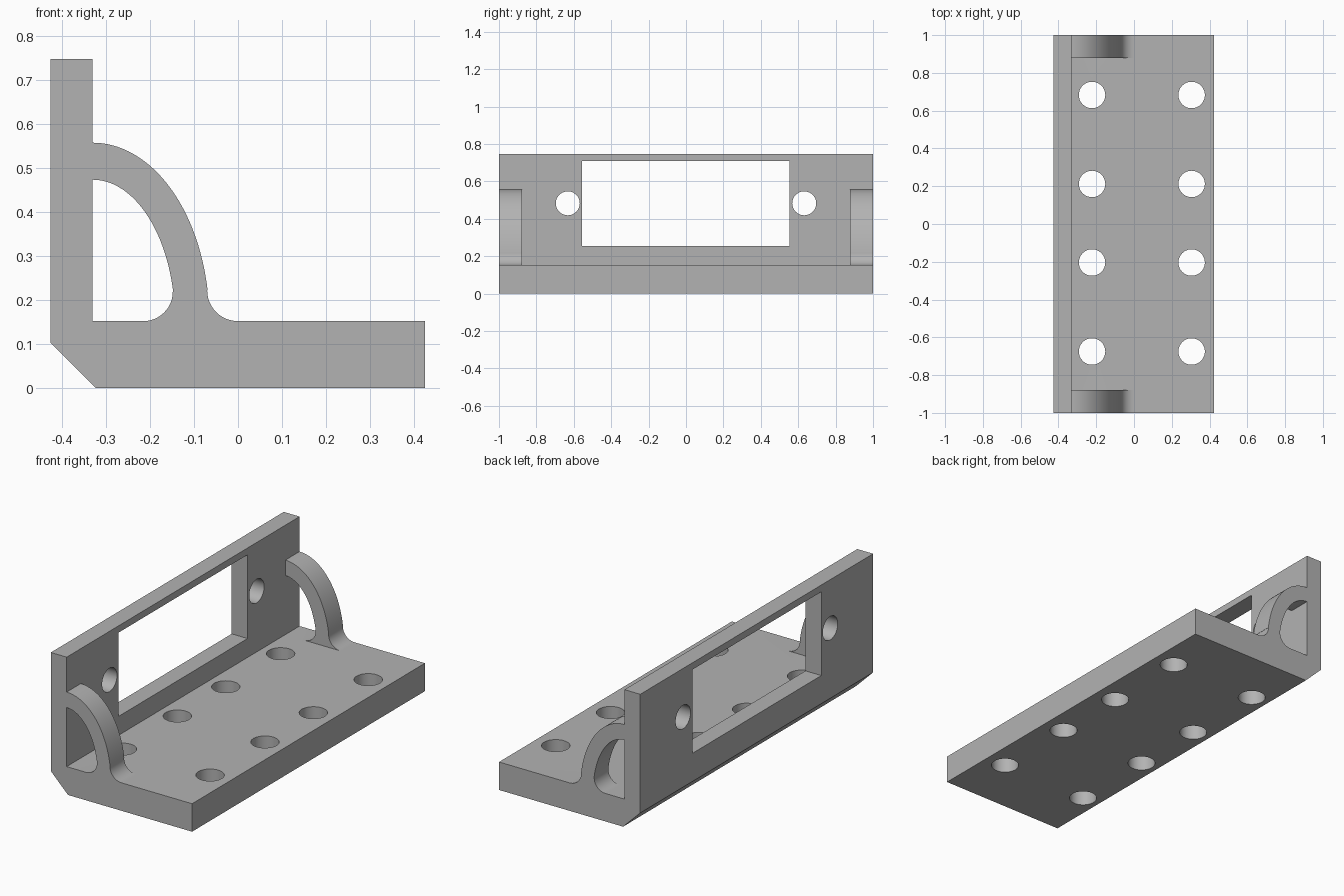
import bpy, bmesh, math
from mathutils import Matrix

default = bpy.data.objects.get("Cube")
if default:
    bpy.data.objects.remove(default, do_unlink=True)

grey = bpy.data.materials.new("plain grey")
grey.use_nodes = True
colour = (0.45, 0.45, 0.45, 1)
grey.diffuse_color = colour
grey.node_tree.nodes["Principled BSDF"].inputs["Base Color"].default_value = colour

FLOOR, WALL = 0.152, -0.33   # top of the base, inner face of the wall
LEFT, RIGHT, TOP = -0.425, 0.424, 0.747


def finish(name, bm):
    bmesh.ops.recalc_face_normals(bm, faces=bm.faces)
    mesh = bpy.data.meshes.new(name)
    bm.to_mesh(mesh)
    bm.free()
    mesh.materials.append(grey)
    obj = bpy.data.objects.new(name, mesh)
    bpy.context.collection.objects.link(obj)
    return obj


def extrude_profile(name, points, y0, y1):
    bm = bmesh.new()
    face = bm.faces.new([bm.verts.new((x, y0, z)) for x, z in points])
    moved = bmesh.ops.extrude_face_region(bm, geom=[face])["geom"]
    verts = [v for v in moved if isinstance(v, bmesh.types.BMVert)]
    bmesh.ops.translate(bm, verts=verts, vec=(0, y1 - y0, 0))
    return finish(name, bm)


def arc(cx, cz, rx, rz, start, end, steps):
    angles = [math.radians(start + (end - start) * i / steps) for i in range(steps + 1)]
    return [(cx + rx * math.cos(a), cz + rz * math.sin(a)) for a in angles]


def cylinder_cutter(name, radius, location, axis):
    bm = bmesh.new()
    bmesh.ops.create_cone(bm, cap_ends=True, segments=48, radius1=radius,
                          radius2=radius, depth=0.4)
    turn = Matrix.Rotation(math.pi / 2, 4, "Y") if axis == "X" else Matrix()
    bm.transform(Matrix.Translation(location) @ turn)
    return finish(name, bm)


def combine(target, tool, operation):
    mod = target.modifiers.new(tool.name, "BOOLEAN")
    mod.object, mod.operation, mod.solver = tool, operation, "EXACT"
    bpy.context.view_layer.objects.active = target
    bpy.ops.object.modifier_apply(modifier=mod.name)
    bpy.data.objects.remove(tool, do_unlink=True)


# L-shaped body with a chamfered lower corner
bracket = extrude_profile("angle_bracket", [
    (LEFT, 0.102), (-0.322, 0), (RIGHT, 0), (RIGHT, FLOOR),
    (WALL, FLOOR), (WALL, TOP), (LEFT, TOP)], -1, 1)

# Curved end braces, flared into the base on both sides
outer = arc(WALL, FLOOR, 0.265, 0.405, 90, 10, 32) + arc(0, 0.222, 0.07, 0.07, 180, 270, 12)
inner = arc(-0.215, 0.219, 0.067, 0.067, 270, 360, 12) + arc(WALL, FLOOR, 0.187, 0.321, 13, 90, 32)
root = WALL - 0.03
foot = FLOOR - 0.05
brace = ([(root, outer[0][1])] + outer + [(0, foot), (inner[0][0], foot)]
         + inner + [(root, inner[-1][1])])
for side in (-1, 1):
    combine(bracket, extrude_profile("end_brace", brace, side * 0.878, side), "UNION")

# Rectangular opening in the wall
window = extrude_profile("window_cutter", [
    (-0.5, 0.255), (-0.3, 0.255), (-0.3, 0.71), (-0.5, 0.71)], -0.555, 0.553)
combine(bracket, window, "DIFFERENCE")

# Round holes beside the opening
for side in (-1, 1):
    combine(bracket, cylinder_cutter("wall_hole", 0.064, (-0.38, side * 0.632, 0.483), "X"),
            "DIFFERENCE")

# Two rows of mounting holes through the base
for x in (-0.222, 0.305):
    for y in (-0.675, -0.204, 0.212, 0.683):
        combine(bracket, cylinder_cutter("base_hole", 0.07, (x, y, 0.08), "Z"), "DIFFERENCE")

# Smooth curves, crisp edges
bpy.ops.object.select_all(action="DESELECT")
bracket.select_set(True)
bpy.context.view_layer.objects.active = bracket
bpy.ops.object.shade_smooth_by_angle(angle=math.radians(30))
